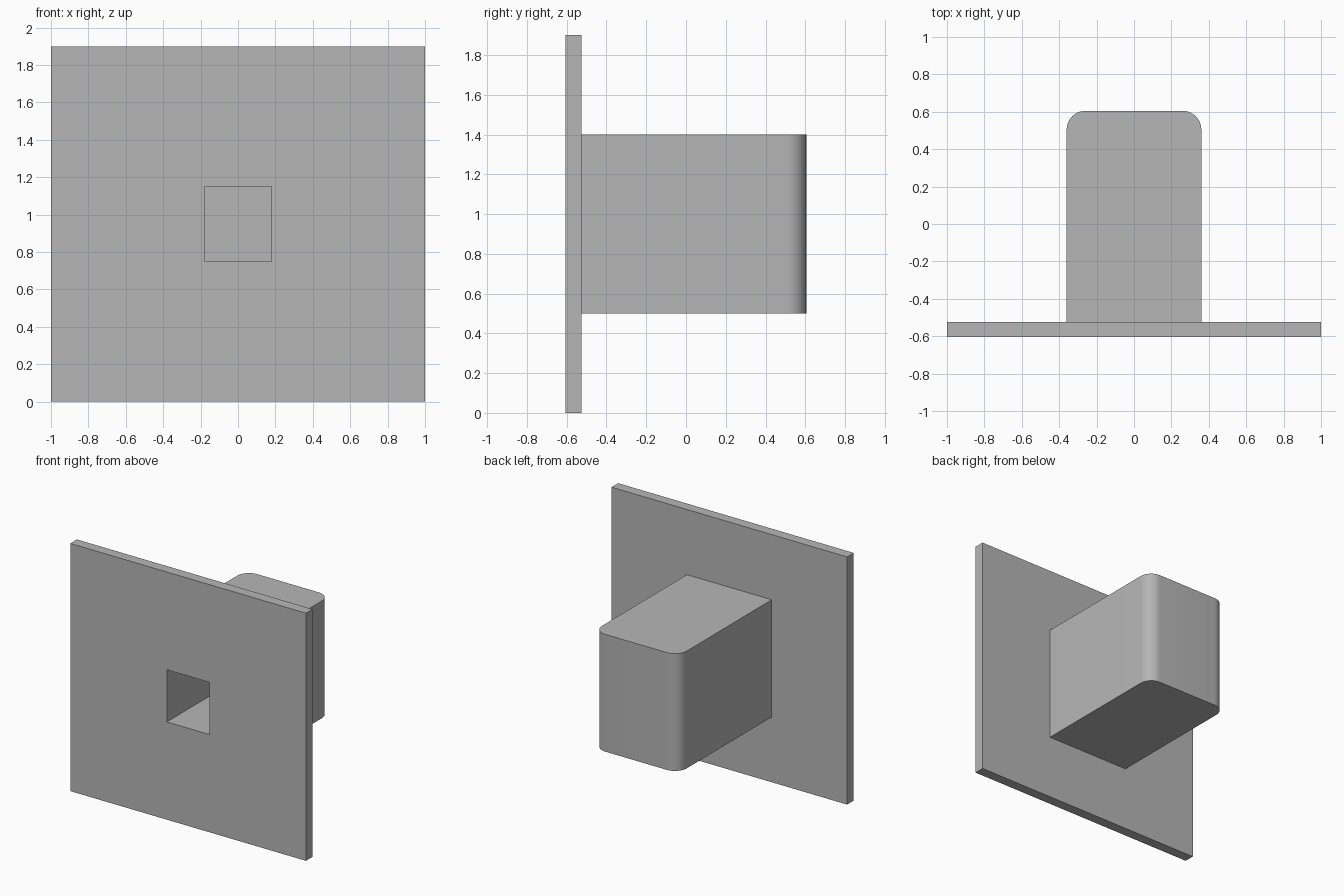
import bpy
import bmesh
import math
from mathutils import Vector

default = bpy.data.objects.get("Cube")
if default:
    bpy.data.objects.remove(default, do_unlink=True)

grey = bpy.data.materials.new("plain_grey")
grey.use_nodes = True
color = (0.47, 0.47, 0.47, 1)
grey.diffuse_color = color
grey.node_tree.nodes["Principled BSDF"].inputs["Base Color"].default_value = color


def box(name, low, high, back_radius=0):
    """Box between two corners, optionally rounding its upright back edges."""
    low, high = Vector(low), Vector(high)
    bm = bmesh.new()
    bmesh.ops.create_cube(bm, size=1)
    bmesh.ops.scale(bm, vec=high - low, verts=bm.verts)
    bmesh.ops.translate(bm, vec=(low + high) / 2, verts=bm.verts)
    if back_radius:
        edges = [e for e in bm.edges
                 if all(abs(v.co.y - high.y) < 1e-4 for v in e.verts)
                 and abs(e.verts[0].co.x - e.verts[1].co.x) < 1e-4]
        bmesh.ops.bevel(bm, geom=edges, offset=back_radius, segments=10,
                        profile=0.5, affect='EDGES')
    mesh = bpy.data.meshes.new(name)
    bm.to_mesh(mesh)
    bm.free()
    mesh.materials.append(grey)
    obj = bpy.data.objects.new(name, mesh)
    bpy.context.collection.objects.link(obj)
    return obj


def combine(target, tool, operation):
    """Apply a boolean and remove the tool object."""
    mod = target.modifiers.new(operation.lower(), 'BOOLEAN')
    mod.operation = operation
    mod.solver = 'EXACT'
    mod.object = tool
    bpy.context.view_layer.objects.active = target
    bpy.ops.object.modifier_apply(modifier=mod.name)
    bpy.data.objects.remove(tool, do_unlink=True)


# Square plate with a rounded block behind it
plate = box("plate_with_socket_block", (-1, -0.605, 0), (1, -0.525, 1.9))
block = box("block", (-0.36, -0.56, 0.5), (0.36, 0.605, 1.4), back_radius=0.1)
combine(plate, block, 'UNION')

# Blind rectangular socket opening at the front
socket = box("socket_cutter", (-0.18, -0.7, 0.75), (0.18, 0.4, 1.15))
combine(plate, socket, 'DIFFERENCE')

# Smooth only the rounded corners
bpy.ops.object.select_all(action='DESELECT')
plate.select_set(True)
bpy.context.view_layer.objects.active = plate
bpy.ops.object.shade_smooth_by_angle(angle=math.radians(30))
